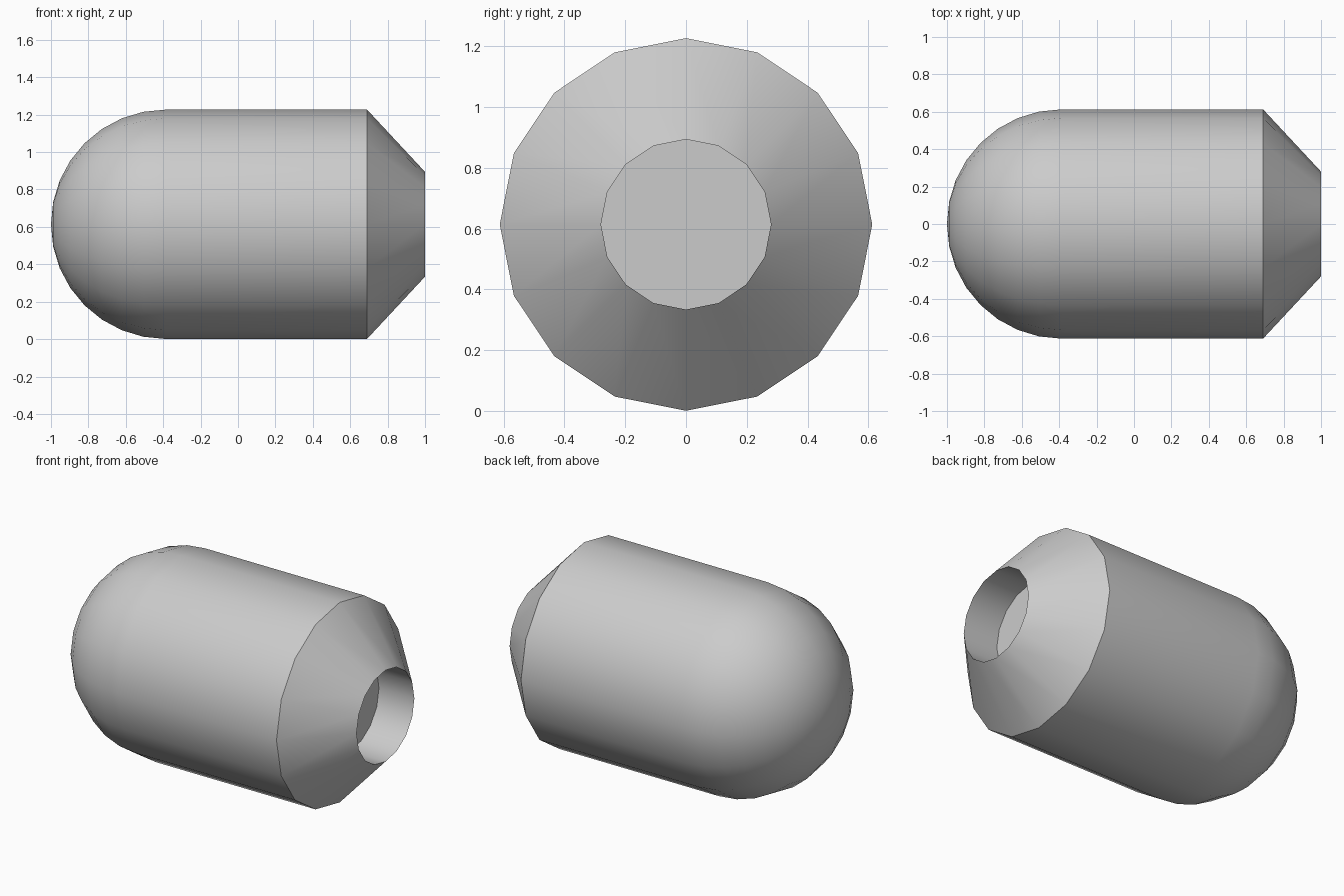
import bpy, bmesh, math

if "Cube" in bpy.data.objects:
    bpy.data.objects.remove(bpy.data.objects["Cube"])

SIDES = 16
R = 0.613
CZ = 0.614


def lathe(name, profile):
    """Revolve (x, radius) points about the x axis; radius 0 makes a pole."""
    bm = bmesh.new()
    rings = []
    for x, r in profile:
        if r < 1e-6:
            rings.append([bm.verts.new((x, 0, CZ))] * SIDES)
        else:
            rings.append([bm.verts.new((x, r * math.sin(2 * math.pi * i / SIDES),
                                        CZ + r * math.cos(2 * math.pi * i / SIDES)))
                          for i in range(SIDES)])
    for a, b in zip(rings, rings[1:]):
        for i in range(SIDES):
            j = (i + 1) % SIDES
            bm.faces.new(list(dict.fromkeys((a[i], a[j], b[j], b[i]))))
    if profile[-1][1] > 1e-6:
        bm.faces.new(rings[-1])
    bmesh.ops.recalc_face_normals(bm, faces=bm.faces)
    mesh = bpy.data.meshes.new(name)
    bm.to_mesh(mesh)
    bm.free()
    obj = bpy.data.objects.new(name, mesh)
    bpy.context.collection.objects.link(obj)
    bpy.ops.object.select_all(action='DESELECT')
    obj.select_set(True)
    bpy.context.view_layer.objects.active = obj
    bpy.ops.object.shade_smooth_by_angle(angle=math.radians(30))
    return obj


# Rounded nose, eight rings of a hemisphere
dome = [(R - 1 - R * math.cos(k * math.pi / 16), R * math.sin(k * math.pi / 16))
        for k in range(9)]
# Straight barrel, tapered end and recessed socket with a flat floor
tail = [(0.69, R), (1.0, 0.28), (0.76, 0.28)]
lathe("capsule_body", dome + tail)
